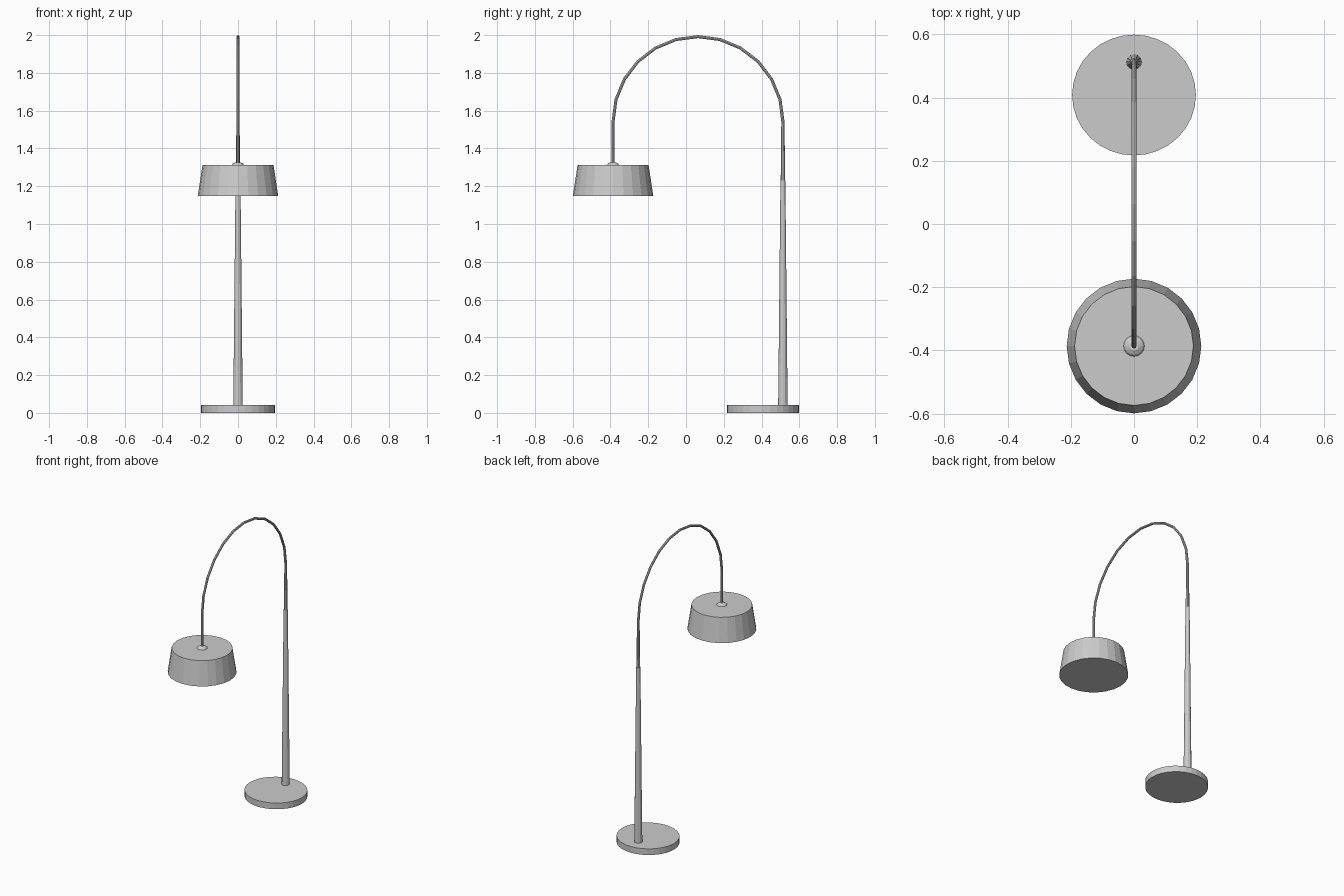
import bpy
import math

old = bpy.data.objects.get("Cube")
if old:
    bpy.data.objects.remove(old, do_unlink=True)

GREY = (0.6, 0.6, 0.6, 1.0)
mat = bpy.data.materials.new("light grey")
mat.use_nodes = True
mat.diffuse_color = GREY
mat.node_tree.nodes["Principled BSDF"].inputs["Base Color"].default_value = GREY

BASE_Y = 0.408
POLE_Y = 0.513
SHADE_Y = -0.386
ARCH_R = (POLE_Y - SHADE_Y) / 2
ARCH_Y = (POLE_Y + SHADE_Y) / 2
ARCH_Z = 1.992 - ARCH_R
SHADE_TOP = 1.312


def frustum(name, y, z0, z1, r0, r1, sides=24):
    """Upright tapered cylinder standing between two heights."""
    bpy.ops.mesh.primitive_cone_add(vertices=sides, radius1=r0, radius2=r1,
                                    depth=z1 - z0, location=(0, y, (z0 + z1) / 2))
    obj = bpy.context.object
    obj.name = name
    obj.data.materials.append(mat)
    return obj


# Round foot, slightly wider than deep
foot = frustum("base", BASE_Y, 0, 0.042, 0.191, 0.191, 32)
foot.scale.x = 1.025

# Tapered pole
frustum("pole", POLE_Y, 0.042, 1.23, 0.025, 0.013, 12)

# Arched arm: rise from the pole, half circle, drop to the shade
points = [(POLE_Y, 1.2, 0.012), (POLE_Y, ARCH_Z, 0.0085)]
for i in range(1, 12):
    a = math.pi * i / 12
    points.append((ARCH_Y + ARCH_R * math.cos(a), ARCH_Z + ARCH_R * math.sin(a), 0.008))
points += [(SHADE_Y, ARCH_Z, 0.008), (SHADE_Y, SHADE_TOP, 0.008)]

curve = bpy.data.curves.new("arm", "CURVE")
curve.dimensions = "3D"
curve.bevel_depth = 1.0
curve.bevel_resolution = 2
curve.use_fill_caps = True
spline = curve.splines.new("POLY")
spline.points.add(len(points) - 1)
for p, (y, z, r) in zip(spline.points, points):
    p.co = (0, y, z, 1)
    p.radius = r
spline.use_smooth = False
curve.materials.append(mat)
arm = bpy.data.objects.new("arm", curve)
bpy.context.collection.objects.link(arm)

# Drum shade, closed underneath
frustum("shade", SHADE_Y, 1.148, SHADE_TOP, 0.213, 0.188, 24)

# Small domed collar where the arm meets the shade
frustum("collar", SHADE_Y, SHADE_TOP, SHADE_TOP + 0.007, 0.033, 0.028, 16)
frustum("collar_top", SHADE_Y, SHADE_TOP + 0.007, SHADE_TOP + 0.014, 0.028, 0.015, 16)
